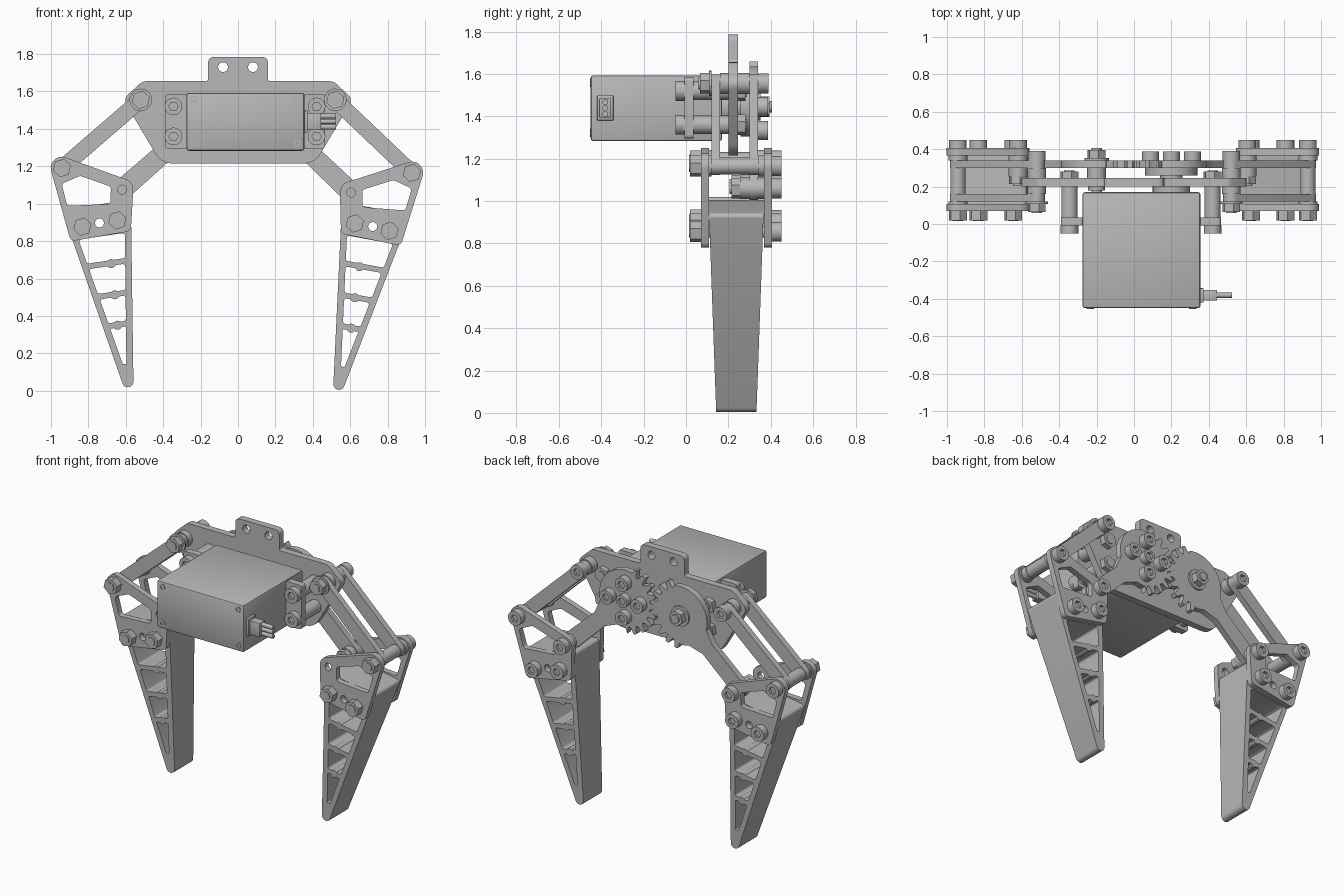
import bpy, bmesh, math
from mathutils import Vector, Matrix
from mathutils.geometry import convex_hull_2d

if "Cube" in bpy.data.objects:
    bpy.data.objects.remove(bpy.data.objects["Cube"])

GREY = (0.48, 0.48, 0.48, 1)
mat = bpy.data.materials.new("plain grey")
mat.use_nodes = True
mat.diffuse_color = GREY
mat.node_tree.nodes["Principled BSDF"].inputs["Base Color"].default_value = GREY


def finish(name, bm):
    bmesh.ops.recalc_face_normals(bm, faces=bm.faces)
    me = bpy.data.meshes.new(name)
    bm.to_mesh(me)
    bm.free()
    me.materials.append(mat)
    me.shade_smooth()
    me.set_sharp_from_angle(angle=math.radians(32))
    ob = bpy.data.objects.new(name, me)
    bpy.context.collection.objects.link(ob)
    return ob


# Outlines in the x-z plane
def ring(c, r, n=28, turn=0):
    return [Vector((c[0] + r * math.cos(turn + math.tau * i / n),
                    c[1] + r * math.sin(turn + math.tau * i / n))) for i in range(n)]


def hull(*circles):
    pts = [p for x, z, r in circles for p in ring((x, z), r)]
    return [pts[i] for i in convex_hull_2d(pts)]


def fillet(corners, steps=6):
    out = []
    for i, (x, z, r) in enumerate(corners):
        p = Vector((x, z))
        a = (Vector(corners[i - 1][:2]) - p).normalized()
        b = (Vector(corners[(i + 1) % len(corners)][:2]) - p).normalized()
        t = r / math.tan(a.angle(b) / 2)
        for k in range(steps + 1):
            s = k / steps
            out.append(p + a * t * (1 - s) ** 2 + b * t * s ** 2)
    return out


# Solid between two y planes; the first loop is the rim, the others are holes
def slab(name, loops, y0, y1, shape=None):
    bm = bmesh.new()
    rims = [[bm.verts.new((p[0], y0, p[1])) for p in loop] for loop in loops]
    edges = [bm.edges.new((r[i - 1], r[i])) for r in rims for i in range(len(r))]
    bmesh.ops.triangle_fill(bm, edges=edges, normal=(0, -1, 0), use_beauty=True)
    far = {v: bm.verts.new((v.co.x, y1, v.co.z)) for r in rims for v in r}
    for f in list(bm.faces):
        bm.faces.new([far[v] for v in reversed(f.verts)])
    for r in rims:
        for i in range(len(r)):
            bm.faces.new((r[i - 1], r[i], far[r[i]], far[r[i - 1]]))
    if shape:
        for v in bm.verts:
            shape(v.co)
    return finish(name, bm)


def rod(name, c, r, y0, y1, n=28):
    return slab(name, [ring(c, r, n)], y0, y1)


def box(name, lo, hi, bevel=0.0):
    bm = bmesh.new()
    lo, hi = Vector(lo), Vector(hi)
    bmesh.ops.create_cube(bm, size=1, matrix=Matrix.Translation((lo + hi) / 2)
                          @ Matrix.Diagonal((*(hi - lo), 1)))
    if bevel:
        bmesh.ops.bevel(bm, geom=bm.edges[:], offset=bevel, segments=2,
                        profile=0.5, affect='EDGES')
    return finish(name, bm)


# Socket head bolt: head spans h0 to h1, the shank runs on to the tip
def bolt(name, c, h0, h1, tip, r=0.047):
    slab(name + "_head", [ring(c, r), ring(c, 0.025, 6)], h0, h1)
    rod(name + "_shank", c, 0.028, h0 + (h1 - h0) * 0.4, tip)


def nut(name, c, y0, y1):
    slab(name + "_nut", [ring(c, 0.05, 6, 0.3), ring(c, 0.026, 20)], y0, y1)


LINK_F, LINK_B = (0.12, 0.16), (0.30, 0.34)
PLATE_F, PLATE_B = (0.07, 0.108), (0.367, 0.405)
MID = 0.2375
REST = Vector((0.605, 1.06))

# Base plate with mounting tab
half = [(0.16, 1.785, 0.035), (0.16, 1.655, 0.015), (0.51, 1.655, 0.06),
        (0.615, 1.56, 0.05), (0.41, 1.215, 0.11)]
outline = half + [(-x, z, r) for x, z, r in reversed(half)]
slab("base_plate", [fillet(outline), ring((-0.08, 1.73), 0.026), ring((0.08, 1.73), 0.026)],
     0.20, 0.245)


# Arm whose inner end is a partial gear
def gear_arm_outline(c, a, phase):
    d = a - c
    u = d.normalized()
    n = Vector((-u.y, u.x))
    th = math.atan2(u.y, u.x)
    pts = []
    for deg in range(-15, 289, 3):
        r = 0.19
        if 108 <= deg <= 268:
            off = abs((deg - 180 - phase + 9) % 18 - 9)
            r = {0: 0.224, 3: 0.221, 6: 0.182}.get(off, 0.174)
        t = math.radians(deg)
        pts.append(c + r * Vector((math.cos(t), math.sin(t))))
    pts.append(c + u * 0.26 - n * 0.052)
    for k in range(13):
        t = th + math.pi * (k / 12 - 0.5)
        pts.append(a + 0.055 * Vector((math.cos(t), math.sin(t))))
    pts.append(c + u * 0.26 + n * 0.052)
    return pts


def taper(co):
    co.y = MID + (co.y - MID) * (0.095 + 0.036 * co.z)


# Openings between the finger's cross bars
def window(z0, z1):
    left = lambda z: 0.545 + 0.045 * z
    right = lambda z: 0.52 + 0.393 * z
    drop = lambda z: z - 0.17 * (right(z) - left(z))
    r = min(0.015, 0.3 * (right(z0) - left(z0)))
    zb, zt = drop(z0), drop(z1)
    return fillet([(left(z0), z0, r), (right(zb), zb, r),
                   (right(zt), zt, r), (left(z1), z1, r)], 4)


def side(tag, sx, pivot, swing, phase):
    pivot = Vector(pivot)
    rot = Matrix.Rotation(math.radians(swing), 2)
    flip = lambda pts: [(sx * p[0], p[1]) for p in pts]
    move = lambda pts: [pivot + rot @ (Vector(p[:2]) - REST) for p in pts]
    place = lambda pts: flip(move(pts))
    at = lambda x, z: place([(x, z)])[0]

    # Finger side plates
    rim = hull((0.605, 1.06, 0.06), (0.93, 1.165, 0.06), (0.58, 0.865, 0.03), (0.85, 0.81, 0.03))
    gap = hull((0.685, 1.06, 0.02), (0.83, 1.105, 0.02), (0.905, 1.07, 0.02),
               (0.88, 0.985, 0.02), (0.685, 1.0, 0.02))
    hole = ring((0.72, 0.878), 0.024)
    for end, span in (("front", PLATE_F), ("back", PLATE_B)):
        slab(f"{tag}_{end}_finger_plate",
             [place(p) for p in (rim, gap, hole, ring(REST, 0.024))], *span)

    # Tapered finger with cross bars
    body = hull((0.54, 0.035, 0.03), (0.575, 0.985, 0.02), (0.895, 0.925, 0.02))
    bays = [window(a, b) for a, b in ((0.13, 0.33), (0.36, 0.495), (0.525, 0.665), (0.695, 0.83))]
    slab(f"{tag}_finger", [place(p) for p in [body, hole] + bays], MID - 1, MID + 1, taper)
    for x, z in ((0.605, 0.335), (0.625, 0.497), (0.65, 0.663)):
        slab(f"{tag}_bar_boss", [place(ring((x, z), 0.024, 16))], MID - 1, MID + 1, taper)

    # Gear arm and the two parallel links
    gear_c, base_p = Vector((0.2, 1.445)), (0.52, 1.555)
    slab(f"{tag}_gear_arm", [flip(gear_arm_outline(gear_c, pivot, phase))], *LINK_B)
    outer = move([(0.93, 1.165)])[0]
    for end, span in (("front", LINK_F), ("back", LINK_B)):
        slab(f"{tag}_{end}_link",
             [flip(hull((*base_p, 0.043), (*outer, 0.043)))], *span)

    # Outer joint and the two lower finger bolts
    for name, c in (("outer_joint", at(0.93, 1.165)), ("inner_finger", at(0.625, 0.895)),
                    ("outer_finger", at(0.81, 0.855))):
        bolt(f"{tag}_{name}_bolt", c, 0.45, 0.405, 0.015)
        nut(f"{tag}_{name}", c, 0.02, 0.07)
    c = at(0.93, 1.165)
    rod(f"{tag}_outer_spacer", c, 0.04, 0.16, 0.30)
    for y0, y1 in ((0.108, 0.12), (0.34, 0.367)):
        rod(f"{tag}_outer_washer", c, 0.05, y0, y1)

    # Inner joint of finger and gear arm
    c = at(*REST)
    bolt(f"{tag}_arm_bolt", c, 0.45, 0.405, 0.205)
    nut(f"{tag}_arm", c, 0.215, 0.255)
    rod(f"{tag}_arm_washer", c, 0.05, 0.255, 0.30)
    rod(f"{tag}_arm_spacer", c, 0.05, 0.34, 0.367)

    # Fixed pivot of the links on the base plate
    c = flip([base_p])[0]
    bolt(f"{tag}_base_bolt", c, 0.39, 0.34, 0.06)
    nut(f"{tag}_base", c, 0.065, 0.108)
    rod(f"{tag}_base_washer", c, 0.06, 0.108, 0.12)
    rod(f"{tag}_base_spacer", c, 0.05, 0.16, 0.30)


side("left", 1, REST, 0, 0)
side("right", -1, (0.62, 1.075), 1.9, 9)

# Free gear pivot
c = (-0.2, 1.445)
rod("gear_washer", c, 0.065, 0.34, 0.352)
nut("gear_pivot", c, 0.352, 0.395)
rod("gear_spacer", c, 0.05, 0.245, 0.30)
rod("gear_pivot_shank", c, 0.028, 0.172, 0.405)
rod("gear_pivot_head", c, 0.045, 0.178, 0.20)

# Servo motor with output boss and horn
box("servo_case", (-0.275, -0.45, 1.283), (0.355, 0.17, 1.593), 0.012)
for x in (-0.235, 0.315):
    for z in (1.322, 1.558):
        slab("case_screw", [ring((x, z), 0.02, 16), ring((x, z), 0.011, 6)], -0.454, -0.449)
c = (0.2, 1.445)
rod("servo_boss", c, 0.1, 0.17, 0.20)
rod("servo_shaft", c, 0.06, 0.20, 0.26)
rod("servo_horn", c, 0.14, 0.258, 0.30)
bolt("horn_center_screw", c, 0.385, 0.34, 0.29, 0.04)
for i in range(4):
    p = ring(c, 0.112, 4)[i]
    bolt("horn_screw", p, 0.388, 0.34, 0.27, 0.045)

# Servo ears with their bolts and stand-offs
for name, x0, x1, xb in (("right", -0.39, -0.27, -0.345), ("left", 0.35, 0.465, 0.42)):
    ear = fillet([(x0, 1.295, 0.02), (x1, 1.295, 0.02), (x1, 1.585, 0.02), (x0, 1.585, 0.02)])
    slab(f"{name}_servo_ear", [ear], -0.008, 0.036)
    for z in (1.36, 1.52):
        bolt(f"{name}_ear_bolt", (xb, z), -0.05, -0.008, 0.285)
        rod(f"{name}_standoff", (xb, z), 0.043, 0.036, 0.20)
        nut(f"{name}_ear", (xb, z), 0.245, 0.28)

# Cable plug with three wires
box("plug_collar", (0.35, -0.42, 1.38), (0.372, -0.343, 1.498), 0.004)
box("plug", (0.37, -0.41, 1.393), (0.445, -0.353, 1.485), 0.004)
for z in (1.41, 1.439, 1.468):
    bm = bmesh.new()
    bmesh.ops.create_cone(bm, cap_ends=True, segments=14, radius1=0.014, radius2=0.014, depth=0.09,
                          matrix=Matrix.Translation((0.48, -0.381, z)) @ Matrix.Rotation(math.pi / 2, 4, 'Y'))
    finish("wire", bm)
